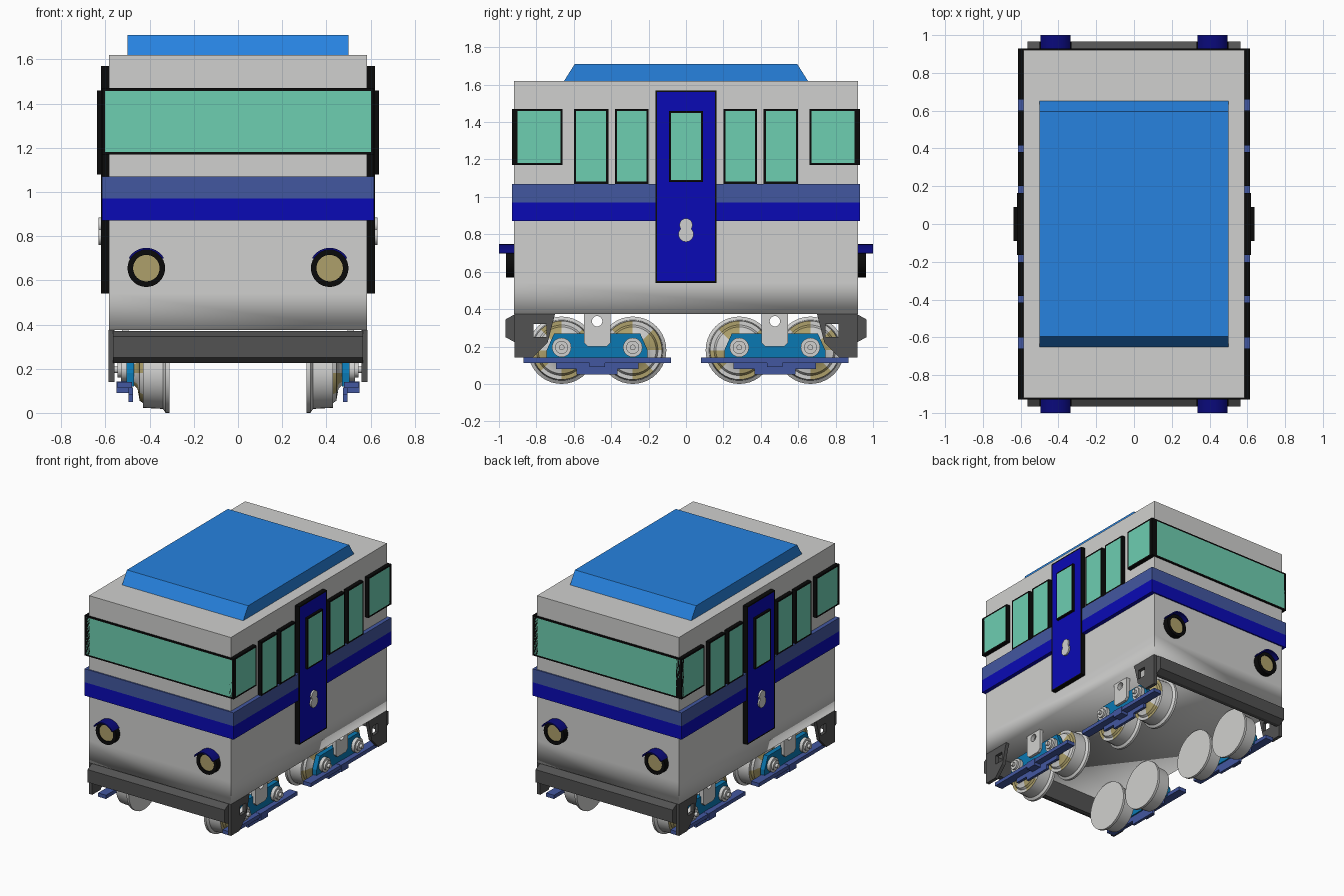
import bpy, bmesh, math
from mathutils import Vector

if "Cube" in bpy.data.objects:
    bpy.data.objects.remove(bpy.data.objects["Cube"])

COLOURS = {
    "light_grey": (0.63, 0.63, 0.62), "roof_blue": (0.02, 0.225, 0.74),
    "window_green": (0.155, 0.62, 0.44), "deep_blue": (0.003, 0.003, 0.46),
    "slate_blue": (0.055, 0.096, 0.35), "black": (0.003, 0.003, 0.003),
    "dark_grey": (0.085, 0.085, 0.085), "tan": (0.42, 0.35, 0.145),
    "teal": (0.003, 0.19, 0.45), "navy": (0.003, 0.003, 0.2),
}
MATS = {}
for key, rgb in COLOURS.items():
    MATS[key] = bpy.data.materials.new(key)
    MATS[key].diffuse_color = (*rgb, 1)


def finish(name, bm, *mats, smooth=False):
    bmesh.ops.recalc_face_normals(bm, faces=bm.faces)
    me = bpy.data.meshes.new(name)
    bm.to_mesh(me)
    bm.free()
    for m in mats:
        me.materials.append(MATS[m])
    ob = bpy.data.objects.new(name, me)
    bpy.context.collection.objects.link(ob)
    if smooth:
        bpy.context.view_layer.objects.active = ob
        ob.select_set(True)
        bpy.ops.object.shade_smooth_by_angle(angle=math.radians(35))
        ob.select_set(False)
    return ob


def box_bm(x, y, z):
    bm = bmesh.new()
    bmesh.ops.create_cube(bm, size=1)
    for v in bm.verts:
        v.co = [(a + b) / 2 + c * (b - a) for c, (a, b) in zip(v.co, (x, y, z))]
    return bm


def box(name, mat, x, y, z):
    return finish(name, box_bm(x, y, z), mat)


def framed(name, inner, x, y, z, out, border=0.017):
    """Black block whose outward face is inset and painted."""
    bm = box_bm(x, y, z)
    bmesh.ops.recalc_face_normals(bm, faces=bm.faces)
    face = max(bm.faces, key=lambda f: f.normal.dot(Vector(out)))
    bmesh.ops.inset_region(bm, faces=[face], thickness=border)
    face.material_index = 1
    return finish(name, bm, "black", inner)


def prism(name, mat, pts, x0, x1):
    """Extrude a (y, z) profile along x."""
    bm = bmesh.new()
    face = bm.faces.new([bm.verts.new((x0, y, z)) for y, z in pts])
    ext = bmesh.ops.extrude_face_region(bm, geom=[face])["geom"]
    for v in ext:
        if isinstance(v, bmesh.types.BMVert):
            v.co.x = x1
    return finish(name, bm, mat)


def lathe(name, mats, profile, pos, axis, seg=32, pick=None):
    """Spin a (distance, radius) profile round the axis direction."""
    bm = bmesh.new()
    rings = [[bm.verts.new((r * math.cos(math.tau * i / seg), r * math.sin(math.tau * i / seg), d))
              for i in range(seg)] for d, r in profile]
    for k, (a, b) in enumerate(zip(rings, rings[1:])):
        for i in range(seg):
            f = bm.faces.new((a[i], a[(i + 1) % seg], b[(i + 1) % seg], b[i]))
            f.material_index = pick(k, i) if pick else 0
    bm.faces.new(rings[0])
    cap = bm.faces.new(rings[-1])
    cap.material_index = len(mats) - 1 if not pick else 0
    q = Vector((0, 0, 1)).rotation_difference(Vector(axis))
    for v in bm.verts:
        v.co = q @ v.co + Vector(pos)
    return finish(name, bm, *mats, smooth=True)


def cut(ob, cutter):
    m = ob.modifiers.new("hole", "BOOLEAN")
    m.operation, m.solver, m.object = "DIFFERENCE", "EXACT", cutter
    cutter.hide_render = True
    cutter.hide_viewport = True


def span(s, a, b):
    return tuple(sorted((s * a, s * b)))


# Body shell with a softly shaded skirt
bm = box_bm((-0.585, 0.585), (-0.92, 0.92), (0.375, 1.62))
bmesh.ops.bisect_plane(bm, geom=bm.verts[:] + bm.edges[:] + bm.faces[:],
                       plane_co=(0, 0, 0.54), plane_no=(0, 0, 1))
for f in bm.faces:
    f.smooth = True
for e in bm.edges:
    level = abs(e.verts[0].co.z - e.verts[1].co.z) < 1e-4
    e.smooth = level and e.verts[0].co.z < 1
finish("body", bm, "light_grey")

# Roof unit with sloped ends
prism("roof_unit", "roof_blue", [(-0.655, 1.615), (0.655, 1.615), (0.595, 1.71), (-0.595, 1.71)], -0.5, 0.5)

# Belt stripes
box("lower_stripe", "deep_blue", (-0.615, 0.615), (-0.93, 0.93), (0.87, 0.97))
box("upper_stripe", "slate_blue", (-0.615, 0.615), (-0.93, 0.93), (0.97, 1.07))

for s in (-1, 1):
    # End window, headlights and bumper
    framed("end_window", "window_green", (-0.615, 0.615), span(s, 0.9, 0.93), (1.17, 1.47), (0, s, 0))
    for x in (-0.415, 0.415):
        lathe("headlight", ["black"], [(0, 0.085), (0.045, 0.085), (0.045, 0.06), (0.03, 0.06)],
              (x, s * 0.918, 0.655), (0, s, 0))
        lathe("headlight_glass", ["tan"], [(0, 0.06), (0.038, 0.06)], (x, s * 0.918, 0.655), (0, s, 0))
        bm = bmesh.new()
        angles = [math.radians(30 + 10 * i) for i in range(13)]
        arc = [(r * math.cos(a), r * math.sin(a)) for r, seq in ((0.092, angles), (0.083, angles[::-1])) for a in seq]
        face = bm.faces.new([bm.verts.new((x + u, s * 0.918, 0.655 + w)) for u, w in arc])
        for g in bmesh.ops.extrude_face_region(bm, geom=[face])["geom"]:
            if isinstance(g, bmesh.types.BMVert):
                g.co.y = s
        finish("headlight_hood", bm, "navy", smooth=True)
    prism("bumper", "dark_grey", [(s * y, z) for y, z in
          [(0.89, 0.225), (0.92, 0.225), (0.965, 0.25), (0.965, 0.345), (0.92, 0.37), (0.89, 0.37)]], -0.565, 0.565)

    # Side windows and door
    for t in (-1, 1):
        for a, b, low in ((0.2, 0.38, 1.07), (0.415, 0.6, 1.07), (0.66, 0.93, 1.17)):
            framed("side_window", "window_green", span(s, 0.57, 0.615), span(t, a, b), (low, 1.47), (s, 0, 0))
    framed("door", "deep_blue", span(s, 0.57, 0.62), (-0.163, 0.163), (0.54, 1.57), (s, 0, 0), 0.013)
    framed("door_window", "window_green", span(s, 0.6, 0.638), (-0.09, 0.09), (1.08, 1.46), (s, 0, 0), 0.015)
    for z, r in ((0.85, 0.035), (0.8, 0.041)):
        lathe("door_handle", ["light_grey"], [(0, r), (0.03, r)], (s * 0.602, 0, z), (s, 0, 0), 16)

    for t in (-1, 1):
        # Corner bracket with a square hole
        bracket = prism("corner_bracket", "dark_grey", [(t * y, z) for y, z in
                        [(0.70, 0.375), (0.918, 0.375), (0.918, 0.14), (0.82, 0.14), (0.74, 0.22)]],
                        s * 0.56, s * 0.586)
        cut(bracket, box("bracket_cutter", "dark_grey", span(s, 0.5, 0.65), span(t, 0.745, 0.815), (0.25, 0.32)))

        # Bogie: frame, hanger, step rail
        c = t * 0.475
        prism("bogie_frame", "teal", [(c + y, z) for y, z in
              [(-0.27, 0.12), (0.27, 0.12), (0.27, 0.18), (0.23, 0.27), (-0.23, 0.27), (-0.27, 0.18)]],
              s * 0.47, s * 0.505)
        hanger = prism("bogie_hanger", "light_grey", [(c + y, z) for y, z in
                       [(-0.05, 0.2), (0.05, 0.2), (0.07, 0.22), (0.07, 0.38), (-0.07, 0.38), (-0.07, 0.22)]],
                       s * 0.495, s * 0.525)
        cut(hanger, lathe("hanger_cutter", ["light_grey"], [(0, 0.028), (0.2, 0.028)],
                          (s * 0.4, c, 0.335), (s, 0, 0), 20))
        box("step_rail", "slate_blue", span(s, 0.48, 0.545), (c - 0.395, c + 0.395), (0.112, 0.14))
        prism("rail_support", "slate_blue", [(c + y, z) for y, z in
              [(-0.22, 0.115), (-0.22, 0.08), (-0.11, 0.08), (-0.11, 0.05), (0.11, 0.05),
               (0.11, 0.08), (0.22, 0.08), (0.22, 0.115)]], s * 0.475, s * 0.495)
        box("rail_block", "slate_blue", span(s, 0.48, 0.55), (c - 0.042, c + 0.042), (0.09, 0.142))

        # Flanged wheels with alternating face sectors, and axle caps
        for d in (-0.19, 0.19):
            lathe("wheel", ["light_grey", "tan"],
                  [(0, 0.18), (0.018, 0.18), (0.03, 0.162), (0.12, 0.157), (0.12, 0.135),
                   (0.135, 0.125), (0.145, 0.07), (0.165, 0.05)],
                  (s * 0.31, c + d, 0.18), (s, 0, 0), 40,
                  lambda k, i: int(k >= 3 and (i // 5) % 2 == 0))
            lathe("axle_cap", ["light_grey"],
                  [(0, 0.052), (0.055, 0.052), (0.055, 0.035), (0.07, 0.035), (0.07, 0.015), (0.09, 0.015)],
                  (s * 0.475, c + d, 0.195), (s, 0, 0), 20)

for m in bpy.data.materials:
    if m.users and not m.is_grease_pencil:
        m.use_nodes = True
        m.node_tree.nodes["Principled BSDF"].inputs["Base Color"].default_value = m.diffuse_color
